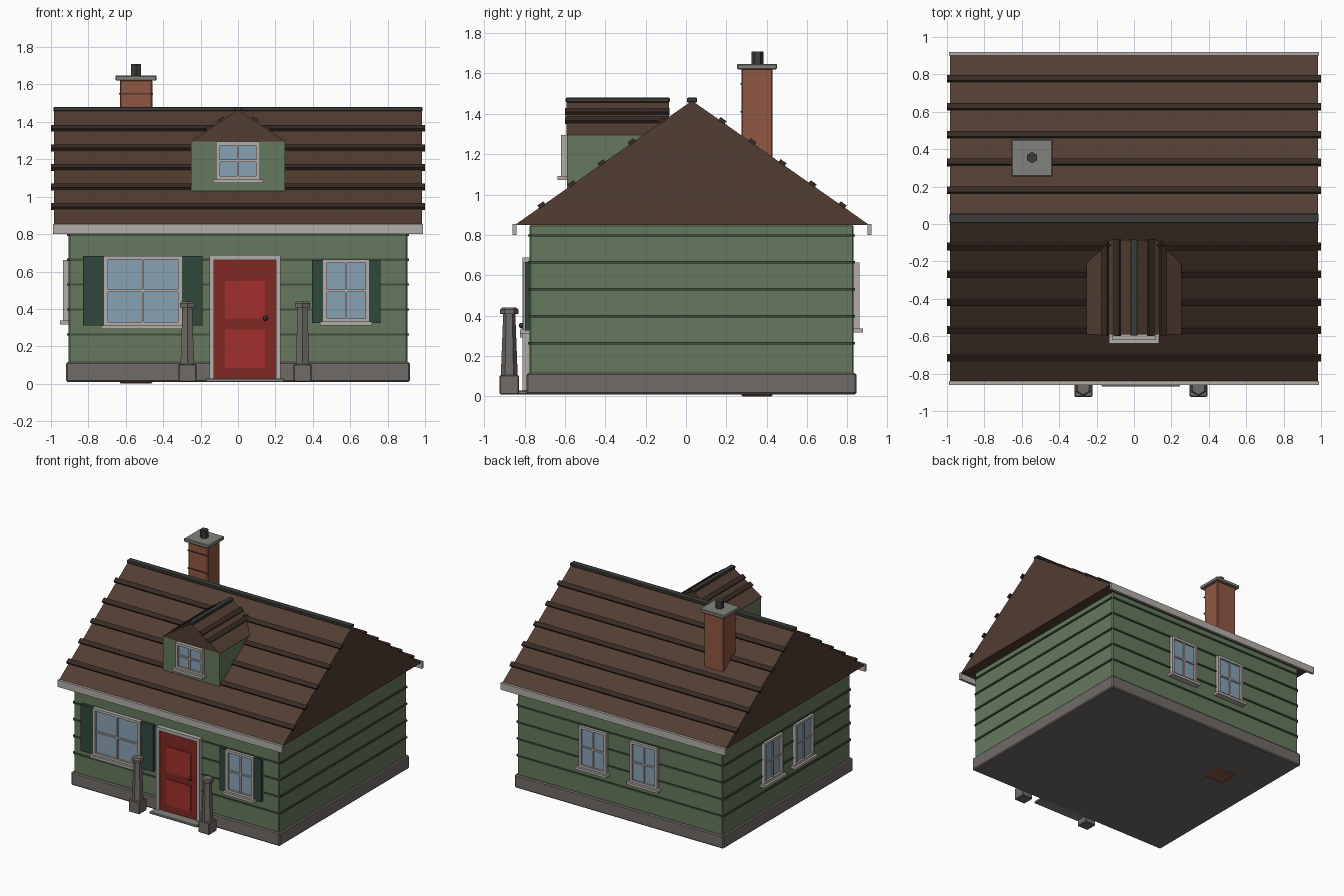
import bpy, bmesh
from math import atan2, pi
from mathutils import Matrix, Vector

if "Cube" in bpy.data.objects:
    bpy.data.objects.remove(bpy.data.objects["Cube"])

COLORS = {
    "wall": (0.13, 0.19, 0.11), "wall_line": (0.05, 0.08, 0.045),
    "roof": (0.085, 0.047, 0.032), "shingle": (0.04, 0.024, 0.018),
    "stone": (0.16, 0.145, 0.135), "trim": (0.45, 0.42, 0.40),
    "glass": (0.25, 0.36, 0.46), "shutter": (0.03, 0.065, 0.045),
    "door": (0.22, 0.022, 0.018), "panel": (0.36, 0.03, 0.025),
    "brick": (0.28, 0.095, 0.055), "mortar": (0.08, 0.035, 0.025),
    "cap": (0.22, 0.22, 0.20), "dark": (0.045, 0.045, 0.042),
}
MATS = {}
for key, c in COLORS.items():
    MATS[key] = bpy.data.materials.new(key)
    MATS[key].diffuse_color = (*c, 1)


def finish(name, bm, mat, matrix=None, bevel=0):
    if matrix:
        bm.transform(matrix)
    bmesh.ops.recalc_face_normals(bm, faces=bm.faces[:])
    me = bpy.data.meshes.new(name)
    bm.to_mesh(me)
    bm.free()
    me.materials.append(MATS[mat])
    ob = bpy.data.objects.new(name, me)
    bpy.context.collection.objects.link(ob)
    if bevel:
        m = ob.modifiers.new("bevel", "BEVEL")
        m.width, m.segments = bevel, 1
    return ob


def box(name, x, y, z, mat, matrix=None, bevel=0):
    """Box from (min, max) pairs."""
    bm = bmesh.new()
    bmesh.ops.create_cube(bm, size=1)
    for v in bm.verts:
        v.co = Vector([(a + b) / 2 + s * (b - a) for s, (a, b) in zip(v.co, (x, y, z))])
    return finish(name, bm, mat, matrix, bevel)


def prism(name, profile, a, b, axis, mat):
    """Extrude a 2D profile along x (profile is y,z) or y (profile is x,z)."""
    bm = bmesh.new()
    put = (lambda p, t: (t, p[0], p[1])) if axis == "x" else (lambda p, t: (p[0], t, p[1]))
    ends = [[bm.verts.new(put(p, t)) for p in profile] for t in (a, b)]
    for e in ends:
        bm.faces.new(e)
    for i in range(len(profile)):
        j = (i + 1) % len(profile)
        bm.faces.new((ends[0][i], ends[0][j], ends[1][j], ends[1][i]))
    return finish(name, bm, mat)


def hexagon(name, x, y, z0, z1, r0, r1, mat):
    bm = bmesh.new()
    bmesh.ops.create_cone(bm, cap_ends=True, segments=6, radius1=r0, radius2=r1, depth=z1 - z0)
    bm.verts.ensure_lookup_table()
    # one corner always points to the front
    ang = atan2(bm.verts[0].co.y, bm.verts[0].co.x)
    M = Matrix.Translation((x, y, (z0 + z1) / 2)) @ Matrix.Rotation(-pi / 2 - ang, 4, "Z")
    return finish(name, bm, mat, M)


def window(name, x, y, turn, w, z0, z1):
    """Framed, cross-barred window; local -y points out of the wall."""
    M = Matrix.Translation((x, y, 0)) @ Matrix.Rotation(turn, 4, "Z")
    h, t, zm = w / 2, 0.02, (z0 + z1) / 2
    box(name + "_glass", (-h + .005, h - .005), (-.015, .01), (z0 + .005, z1 - .005), "glass", M)
    for s, side in ((-1, "left"), (1, "right")):
        box(f"{name}_jamb_{side}", sorted((s * h, s * (h - t))), (-.03, .01), (z0, z1), "trim", M)
    box(name + "_head", (-h, h), (-.03, .01), (z1 - t, z1), "trim", M)
    box(name + "_bottom_rail", (-h, h), (-.03, .01), (z0, z0 + t), "trim", M)
    box(name + "_mullion", (-.006, .006), (-.024, .005), (z0, z1), "trim", M)
    box(name + "_crossbar", (-h, h), (-.024, .005), (zm - .006, zm + .006), "trim", M)
    box(name + "_sill", (-h - .017, h + .017), (-.048, .01), (z0 - .018, z0 + .002), "trim", M)


# Foundation and walls
X, Y0, Y1 = 0.905, -0.775, 0.83
box("foundation", (-.92, .92), (-.79, .845), (.01, .115), "stone", bevel=.008)
box("walls", (-X, X), (Y0, Y1), (.1, .85), "wall", bevel=.006)

# Clapboard lines on all four walls
for i in range(5):
    z = (.257 + i * .1335, .269 + i * .1335)
    for s, n in ((Y0, "front"), (Y1, "back")):
        box(f"clapboard_{n}_{i}", (-X + .005, X - .005), (s - .008, s + .008), z, "wall_line")
    for s, n in ((-X, "left"), (X, "right")):
        box(f"clapboard_{n}_{i}", (s - .01, s + .01), (Y0 + .005, Y1 - .005), z, "wall_line")

# Main roof
RY, RZ, EZ, HALF = 0.03, 1.465, 0.848, 0.88
prism("main_roof", [(RY - HALF, EZ), (RY + HALF, EZ), (RY, RZ)], -.985, .985, "x", "roof")
box("ridge_cap", (-.987, .987), (RY - .025, RY + .025), (1.457, 1.48), "dark", bevel=.004)
slope = atan2(RZ - EZ, HALF)
for s, n in ((-1, "front"), (1, "back")):
    e = RY + s * HALF
    box(f"fascia_{n}", (-.99, .99), (e - .01, e + .01), (.8, .855), "trim")
    for i in range(5):
        d = .15 + i * .149
        M = Matrix.Translation((0, RY + s * d, RZ - d * (RZ - EZ) / HALF + .006)) @ Matrix.Rotation(-s * slope, 4, "X")
        box(f"shingle_row_{n}_{i}", (-1, 1), (-.018, .018), (-.01, .01), "shingle", M)

# Dormer
box("dormer_walls", (-.25, .25), (-.59, -.1), (1.03, 1.297), "wall")
prism("dormer_roof", [(-.255, 1.295), (.255, 1.295), (0, 1.465)], -.592, -.085, "y", "roof")
box("dormer_ridge_cap", (-.02, .02), (-.597, -.08), (1.457, 1.48), "dark", bevel=.004)
pitch = atan2(.17, .255)
for s, n in ((-1, "left"), (1, "right")):
    for i, d in enumerate((.09, .155)):
        M = Matrix.Translation((s * d, 0, 1.465 - d * .667 + .006)) @ Matrix.Rotation(s * pitch, 4, "Y")
        box(f"dormer_shingle_{n}_{i}", (-.018, .018), (-.6, -.083), (-.01, .01), "shingle", M)
window("dormer_window", 0, -.59, 0, .235, 1.09, 1.295)

# Chimney
CX, CY = -.545, .352
box("chimney", (CX - .087, CX + .087), (CY - .077, CY + .077), (0, 1.625), "brick", bevel=.006)
for i in range(4):
    z = 1.55 - i * .14
    box(f"chimney_joint_{i}", (CX - .09, CX + .09), (CY - .083, CY - .07), (z - .004, z + .004), "mortar")
box("chimney_cap", (CX - .11, CX + .11), (CY - .099, CY + .099), (1.62, 1.648), "cap", bevel=.005)
hexagon("chimney_flue", CX, CY + .003, 1.64, 1.71, .03, .03, "dark")

# Windows
window("front_window_large", -.508, Y0, 0, .415, .31, .683)
window("front_window_small", .578, Y0, 0, .245, .33, .665)
for s, n in ((-1, "a"), (1, "b")):
    window(f"back_window_{n}", s * .225, Y1, pi, .24, .335, .662)
    window(f"left_window_{n}", -X, .03 + s * .195, -pi / 2, .235, .335, .662)

# Shutters
for i, (a, b, z0, z1) in enumerate(((-.83, -.717, .31, .683), (-.299, -.19, .31, .683),
                                    (.395, .457, .325, .662), (.7, .762, .325, .662))):
    box(f"shutter_{i}", (a, b), (Y0 - .022, Y0 + .005), (z0, z1), "shutter")

# Front door
DX = .037
box("door", (DX - .168, DX + .168), (Y0 - .022, Y0 + .01), (.025, .665), "door")
for s, n in ((-1, "left"), (1, "right")):
    box(f"door_jamb_{n}", sorted((DX + s * .19, DX + s * .165)), (Y0 - .036, Y0 + .01), (.02, .688), "trim")
box("door_head", (DX - .19, DX + .19), (Y0 - .036, Y0 + .01), (.662, .688), "trim")
for n, z in (("upper", (.35, .55)), ("lower", (.085, .29))):
    box(f"door_panel_{n}", (DX - .107, DX + .107), (Y0 - .03, Y0), z, "panel")
bm = bmesh.new()
bmesh.ops.create_uvsphere(bm, u_segments=8, v_segments=6, radius=.014)
finish("door_knob", bm, "dark", Matrix.Translation((.147, Y0 - .04, .35)))
box("threshold", (DX - .21, DX + .21), (-.868, Y0), (.01, .028), "cap", bevel=.003)

# Porch posts
for s, n in ((-1, "left"), (1, "right")):
    px, py = DX + s * .308, -.876
    box(f"post_base_{n}", (px - .048, px + .048), (py - .048, py + .048), (.01, .105), "stone", bevel=.005)
    hexagon(f"post_shaft_{n}", px, py, .1, .41, .042, .03, "stone")
    hexagon(f"post_cap_{n}", px, py, .408, .43, .045, .045, "stone")
    hexagon(f"post_cap_top_{n}", px, py, .43, .44, .045, .036, "stone")

for m in bpy.data.materials:
    if m.users and not m.is_grease_pencil:
        m.use_nodes = True
        m.node_tree.nodes["Principled BSDF"].inputs["Base Color"].default_value = m.diffuse_color
